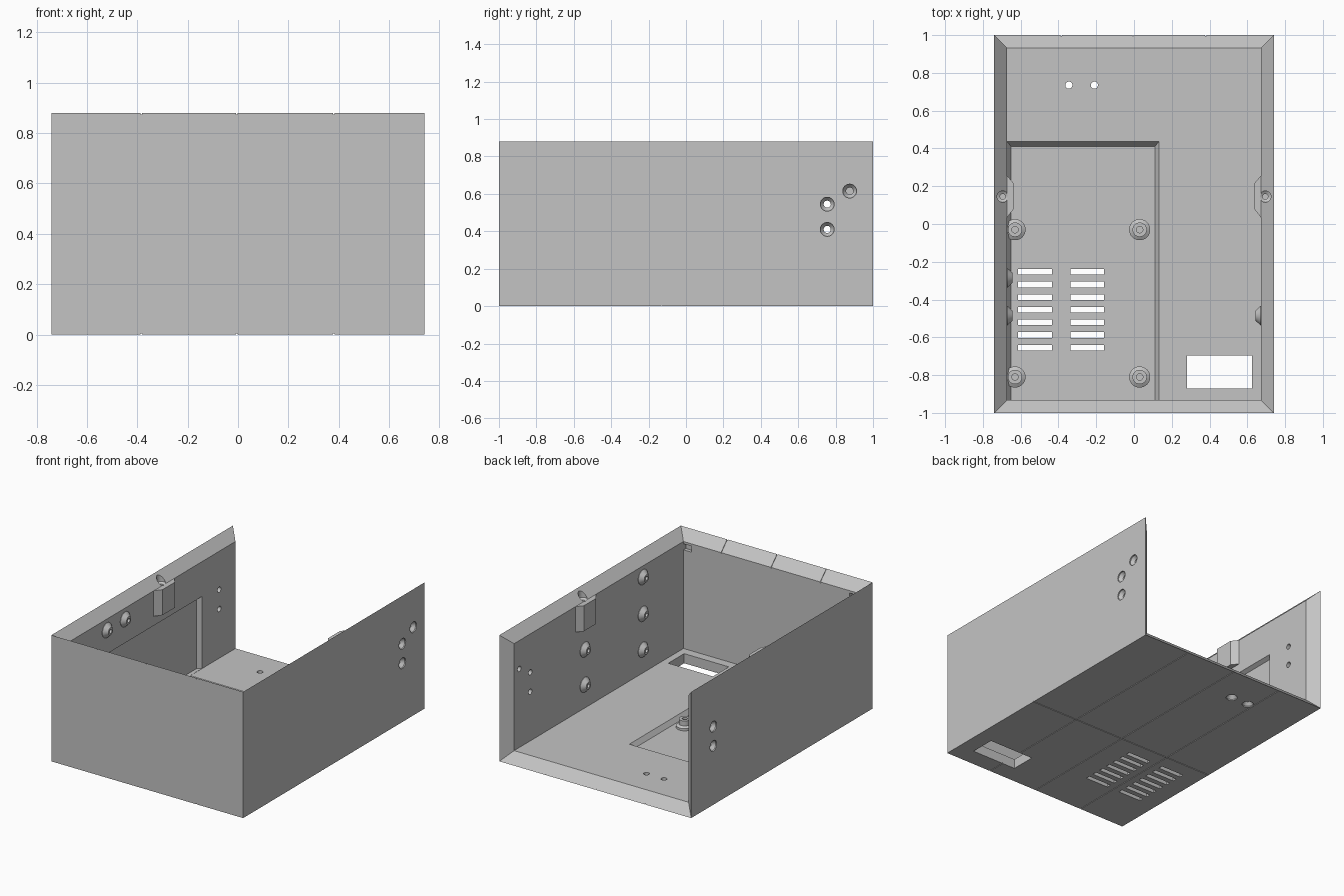
import bpy, bmesh, math
from mathutils import Vector

cube = bpy.data.objects.get("Cube")
if cube:
    bpy.data.objects.remove(cube, do_unlink=True)

W, L, H, T = 0.74, 1.0, 0.88, 0.067      # half width, half length, height, wall
IX, IY, IZ = W - T, L - T, H - T         # inner faces of the walls

grey = bpy.data.materials.new("light_grey_plastic")
grey.use_nodes = True
grey.diffuse_color = (0.55, 0.55, 0.55, 1)
grey.node_tree.nodes["Principled BSDF"].inputs["Base Color"].default_value = grey.diffuse_color


def finish(name, bm):
    bmesh.ops.recalc_face_normals(bm, faces=bm.faces)
    mesh = bpy.data.meshes.new(name)
    bm.to_mesh(mesh)
    bm.free()
    mesh.materials.append(grey)
    obj = bpy.data.objects.new(name, mesh)
    bpy.context.collection.objects.link(obj)
    return obj


def loft(name, sections):
    """Solid skinned through matching point loops, capped at both ends."""
    bm = bmesh.new()
    rings = [[bm.verts.new(p) for p in s] for s in sections]
    n = len(rings[0])
    for a, b in zip(rings, rings[1:]):
        for i in range(n):
            j = (i + 1) % n
            bm.faces.new((a[i], a[j], b[j], b[i]))
    bm.faces.new(rings[0][::-1])
    bm.faces.new(rings[-1])
    return finish(name, bm)


def rect(x0, x1, y0, y1, z):
    return [(x0, y0, z), (x1, y0, z), (x1, y1, z), (x0, y1, z)]


def box(name, x0, x1, y0, y1, z0, z1):
    return loft(name, [rect(x0, x1, y0, y1, z0), rect(x0, x1, y0, y1, z1)])


def lathe(name, centre, axis, profile, n=32):
    """Turned part: profile holds (radius, distance along axis)."""
    c, a = Vector(centre), Vector(axis)
    u = a.orthogonal().normalized()
    v = a.cross(u)
    angles = [2 * math.pi * i / n for i in range(n)]
    return loft(name, [[c + a * h + (u * math.cos(t) + v * math.sin(t)) * r
                        for t in angles] for r, h in profile])


def cut(target, cutters):
    for c in cutters:
        m = target.modifiers.new("cut", 'BOOLEAN')
        m.operation, m.solver, m.object = 'DIFFERENCE', 'EXACT', c
    bpy.context.view_layer.update()
    deps = bpy.context.evaluated_depsgraph_get()
    mesh = bpy.data.meshes.new_from_object(target.evaluated_get(deps))
    target.modifiers.clear()
    target.data = mesh


# Shell: floor, front and two sides, mitred along the open top and back
bm = bmesh.new()


def corners(x, y0, y1, z0, z1):
    return {(i, j, k): bm.verts.new((x * i, y1 if j > 0 else y0, z1 if k > 0 else z0))
            for i in (-1, 1) for j in (-1, 1) for k in (-1, 1)}


outer = corners(W, -L, L, 0, H)
inner = corners(IX, -IY, IY, T, IZ)
walls = [[(s, -1, -1), (s, 1, -1), (s, 1, 1), (s, -1, 1)] for s in (-1, 1)]
walls.append([(-1, -1, -1), (1, -1, -1), (1, -1, 1), (-1, -1, 1)])
walls.append([(-1, -1, -1), (1, -1, -1), (1, 1, -1), (-1, 1, -1)])
for keys in walls:
    bm.faces.new([outer[k] for k in keys])
    bm.faces.new([inner[k] for k in keys])
rim = [(-1, 1, -1), (-1, 1, 1), (-1, -1, 1), (1, -1, 1), (1, 1, 1), (1, 1, -1)]
for a, b in zip(rim, rim[1:] + rim[:1]):
    bm.faces.new((outer[a], outer[b], inner[b], inner[a]))
shell = finish("case_shell", bm)

cutters = []

# Sunken floor panel and sunken side panel
F = 0.035
front = -IY + 0.001
cutters.append(loft("floor_recess", [
    rect(-0.65, 0.11, front, 0.41, F),
    rect(-IX + 0.001, 0.132, front, 0.436, T),
    rect(-IX + 0.001, 0.132, front, 0.436, T + 0.01)]))
cutters.append(loft("side_recess", [
    [(x, front, T + 0.001), (x, y, T + 0.001), (x, y, z), (x, front, z)]
    for x, y, z in ((-0.7, 0.545, 0.555), (-IX, 0.565, 0.57), (-0.66, 0.565, 0.57))]))

# Ventilation slots and connector window
for row in range(7):
    y = -0.253 - row * 0.067
    for x in (-0.613, -0.337):
        cutters.append(box("vent", x, x + 0.178, y - 0.015, y + 0.015, -0.1, 0.2))
cutters.append(box("window", 0.28, 0.625, -0.872, -0.697, -0.1, 0.2))

# Countersunk screw holes through the floor and sides
sink = [(0.037, -0.02), (0.037, 0.008), (0.019, 0.03), (0.019, 0.1)]
for x in (-0.345, -0.21):
    cutters.append(lathe("floor_hole", (x, 0.735, 0), (0, 0, 1), sink))
for s, y, z in ((1, 0.755, 0.545), (1, 0.755, 0.41), (1, 0.875, 0.615),
                (-1, 0.755, 0.545), (-1, 0.755, 0.41)):
    cutters.append(lathe("side_hole", (s * W, y, z), (-s, 0, 0), sink))

# Fine seams under the floor and across the front rim
for x in (-0.385, -0.005, 0.38):
    cutters.append(box("seam", x - 0.003, x + 0.003, -1.1, 1.1, -0.02, 0.004))
    cutters.append(loft("rim_seam", [
        [(e, -1.01, 0.884), (e, -0.92, 0.794), (e, -0.92, 0.95), (e, -1.01, 0.95)]
        for e in (x - 0.003, x + 0.003)]))
cutters.append(box("cross_seam", -1, 1, -0.133, -0.127, -0.02, 0.004))

# Small latch pockets in the front corners
for s in (-1, 1):
    a, b = sorted((s * 0.61, s * (IX - 0.001)))
    cutters.append(box("latch_pocket", a, b, -IY - 0.025, -IY + 0.02, 0.755, 0.797))

# Lid screw lugs with stepped holes
lugs = []
for s, side in ((1, "left"), (-1, "right")):
    hole = lathe("lug_hole", (s * 0.695, 0.145, 0), (0, 0, 1),
                 [(0.014, 0.66), (0.014, 0.805), (0.03, 0.815), (0.03, 1.0)])
    cutters.append(hole)
    outline = [(IX + 0.002, 0.03), (0.637, 0.08), (0.637, 0.215), (IX + 0.002, 0.26)]
    lug = loft(side + "_lid_lug", [[(s * x, y, z) for x, y in outline] for z in (0.635, IZ)])
    cut(lug, [hole])
    lugs.append(lug)

cut(shell, cutters)
for c in cutters:
    bpy.data.objects.remove(c, do_unlink=True)

parts = [shell] + lugs

# Board standoffs on the sunken floor
for x in (-0.63, 0.03):
    for y in (-0.81, -0.03):
        parts.append(lathe("board_standoff", (x, y, F), (0, 0, 1),
                           [(0.056, -0.005), (0.056, 0.015), (0.038, 0.026), (0.038, 0.06),
                            (0.017, 0.06), (0.017, 0.005)]))

# Tapered bosses on the side walls
boss = [(0.052, -0.004), (0.052, 0.003), (0.026, 0.03), (0.013, 0.03), (0.013, 0.004)]
for s, y, z in ((1, -0.485, 0.736), (1, -0.485, 0.48), (1, -0.485, 0.23),
                (1, 0.155, 0.475), (1, 0.155, 0.23),
                (-1, -0.485, 0.736), (-1, -0.285, 0.736)):
    parts.append(lathe("wall_boss", (s * IX, y, z), (-s, 0, 0), boss))

# Smooth the round parts, keep hard edges sharp
bpy.ops.object.select_all(action='DESELECT')
for p in parts:
    p.select_set(True)
bpy.context.view_layer.objects.active = shell
bpy.ops.object.shade_smooth_by_angle(angle=math.radians(25))
